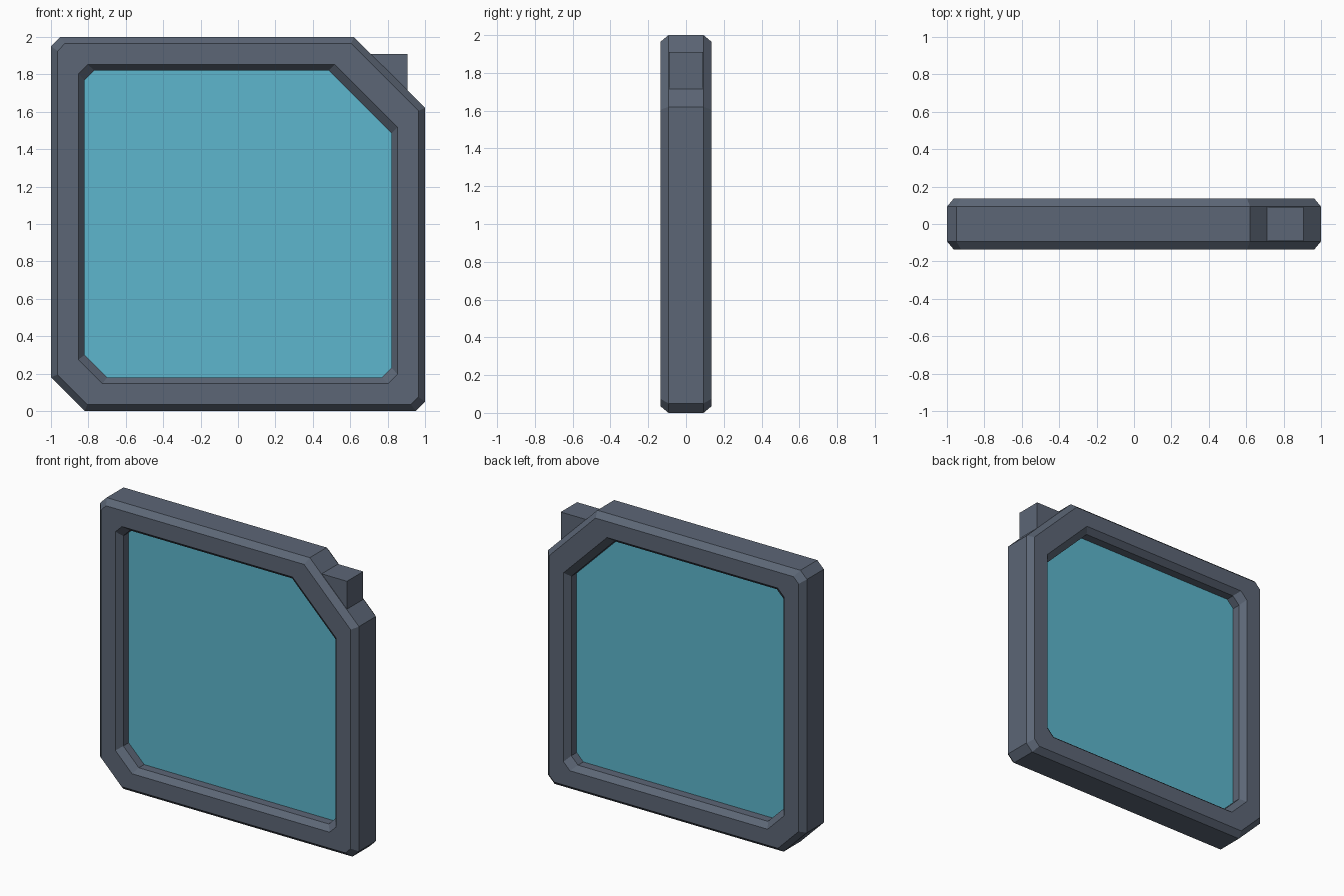
import bpy
import bmesh

if "Cube" in bpy.data.objects:
    bpy.data.objects.remove(bpy.data.objects["Cube"])


def material(name, color):
    m = bpy.data.materials.new(name)
    m.diffuse_color = (*color, 1)
    m.use_nodes = True
    m.node_tree.nodes["Principled BSDF"].inputs["Base Color"].default_value = m.diffuse_color
    return m


def outline(half, top_right, bottom_left, small):
    """Square centred on z = 1 with four clipped corners."""
    h, t, b, s = half, top_right, bottom_left, small
    pts = [(-h + s, h), (h - t, h), (h, h - t), (h, -h + s),
           (h - s, -h), (-h + b, -h), (-h, -h + b), (-h, h - s)]
    return [(x, z + 1) for x, z in pts]


def loft(name, rings, mat, closed):
    """Skin (outline, y) rings; closed joins last to first, else caps ends."""
    bm = bmesh.new()
    loops = [[bm.verts.new((x, y, z)) for x, z in pts] for pts, y in rings]
    n = len(loops[0])
    for i in range(len(loops) if closed else len(loops) - 1):
        a, b = loops[i], loops[(i + 1) % len(loops)]
        for j in range(n):
            k = (j + 1) % n
            bm.faces.new((a[j], a[k], b[k], b[j]))
    if not closed:
        bm.faces.new(loops[0])
        bm.faces.new(loops[-1])
    bmesh.ops.recalc_face_normals(bm, faces=bm.faces[:])
    me = bpy.data.meshes.new(name)
    bm.to_mesh(me)
    bm.free()
    me.materials.append(mat)
    ob = bpy.data.objects.new(name, me)
    bpy.context.collection.objects.link(ob)
    return ob


slate = material("slate grey", (0.107, 0.133, 0.18))
blue = material("pane blue", (0.11, 0.47, 0.61))

# Frame: bevelled cross-section swept round the clipped square
outer = outline(1.0, 0.38, 0.18, 0.05)
face_outer = outline(0.965, 0.36, 0.16, 0.04)
face_inner = outline(0.853, 0.337, 0.128, 0.05)
inner = outline(0.82, 0.335, 0.12, 0.052)
half_section = [(outer, 0.093), (face_outer, 0.135),
                (face_inner, 0.135), (inner, 0.095)]
section = [(p, -y) for p, y in half_section] + half_section[::-1]
loft("frame", section, slate, True)

# Pane: recessed on both sides
loft("pane", [(inner, -0.036), (inner, 0.036)], blue, False)

# Corner tab: wedge filling out the large clipped corner
wedge = [(0.705, 1.91), (0.905, 1.91), (0.905, 1.71)]
loft("corner_tab", [(wedge, -0.09), (wedge, 0.09)], slate, False)
